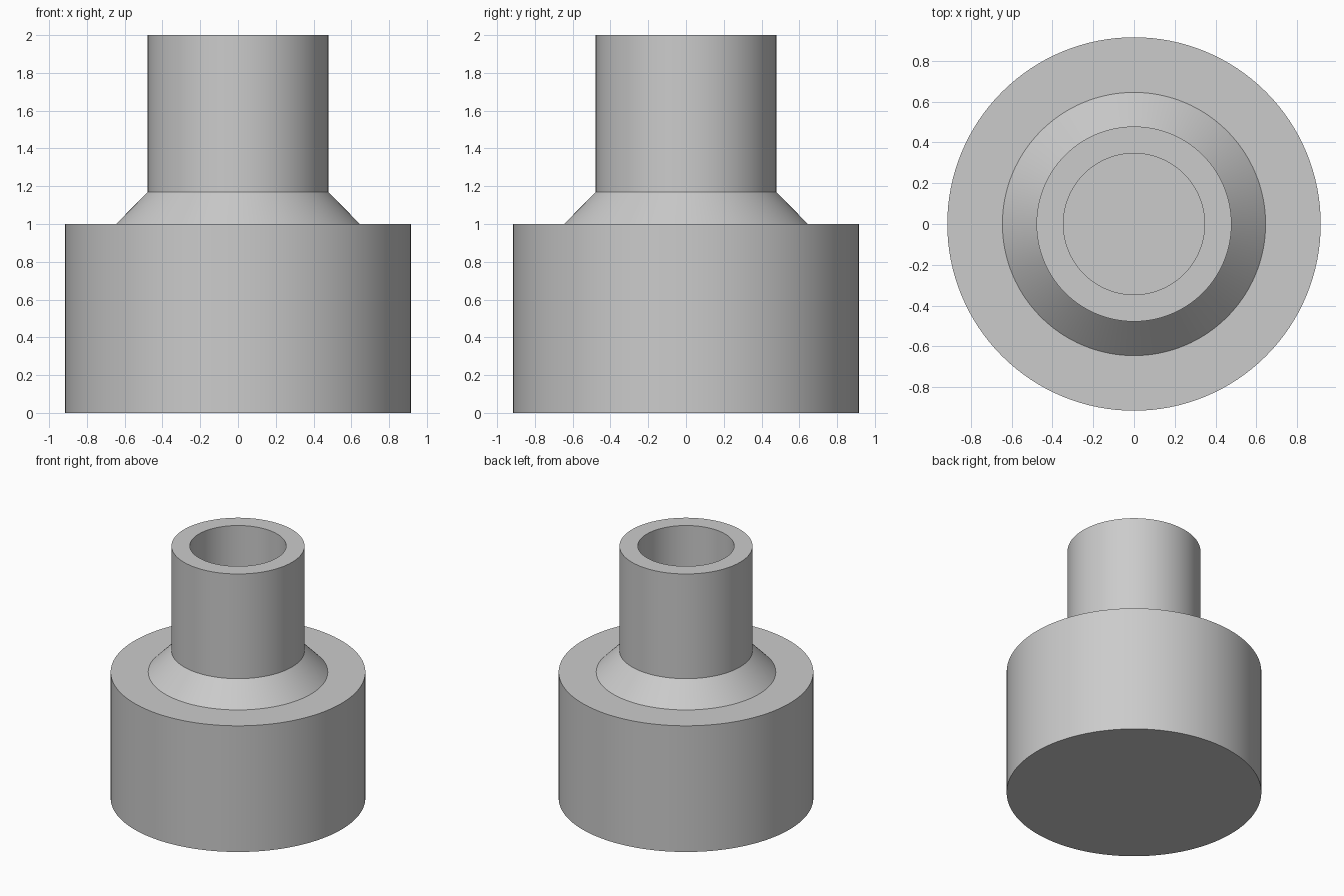
import bpy
import bmesh
import math

SIDES = 128

cube = bpy.data.objects.get("Cube")
if cube:
    bpy.data.objects.remove(cube, do_unlink=True)

grey = bpy.data.materials.new("plain grey")
grey.use_nodes = True
colour = (0.6, 0.6, 0.6, 1)
grey.diffuse_color = colour
grey.node_tree.nodes["Principled BSDF"].inputs["Base Color"].default_value = colour


def lathe(name, profile):
    """Turn (radius, height) points around z; ends are closed by flat discs."""
    bm = bmesh.new()
    rings = []
    for r, z in profile:
        angles = [2 * math.pi * i / SIDES for i in range(SIDES)]
        rings.append([bm.verts.new((r * math.cos(a), r * math.sin(a), z)) for a in angles])
    for low, high in zip(rings, rings[1:]):
        for i in range(SIDES):
            j = (i + 1) % SIDES
            bm.faces.new((low[i], low[j], high[j], high[i]))
    bm.faces.new(rings[0][::-1])
    bm.faces.new(rings[-1])
    mesh = bpy.data.meshes.new(name)
    bm.to_mesh(mesh)
    bm.free()
    mesh.materials.append(grey)
    obj = bpy.data.objects.new(name, mesh)
    bpy.context.collection.objects.link(obj)
    bpy.ops.object.select_all(action='DESELECT')
    obj.select_set(True)
    bpy.context.view_layer.objects.active = obj
    bpy.ops.object.shade_smooth_by_angle(angle=math.radians(30))
    return obj


# Base drum, sloped collar, tube wall and blind bore in one turned profile
lathe("stepped_tube_fitting", [
    (0.915, 0), (0.915, 1.0),      # base drum
    (0.645, 1.0), (0.478, 1.17),   # sloped collar
    (0.478, 2.0), (0.346, 2.0),    # tube and rim
    (0.346, 1.0),                  # bore wall down to its floor
])
